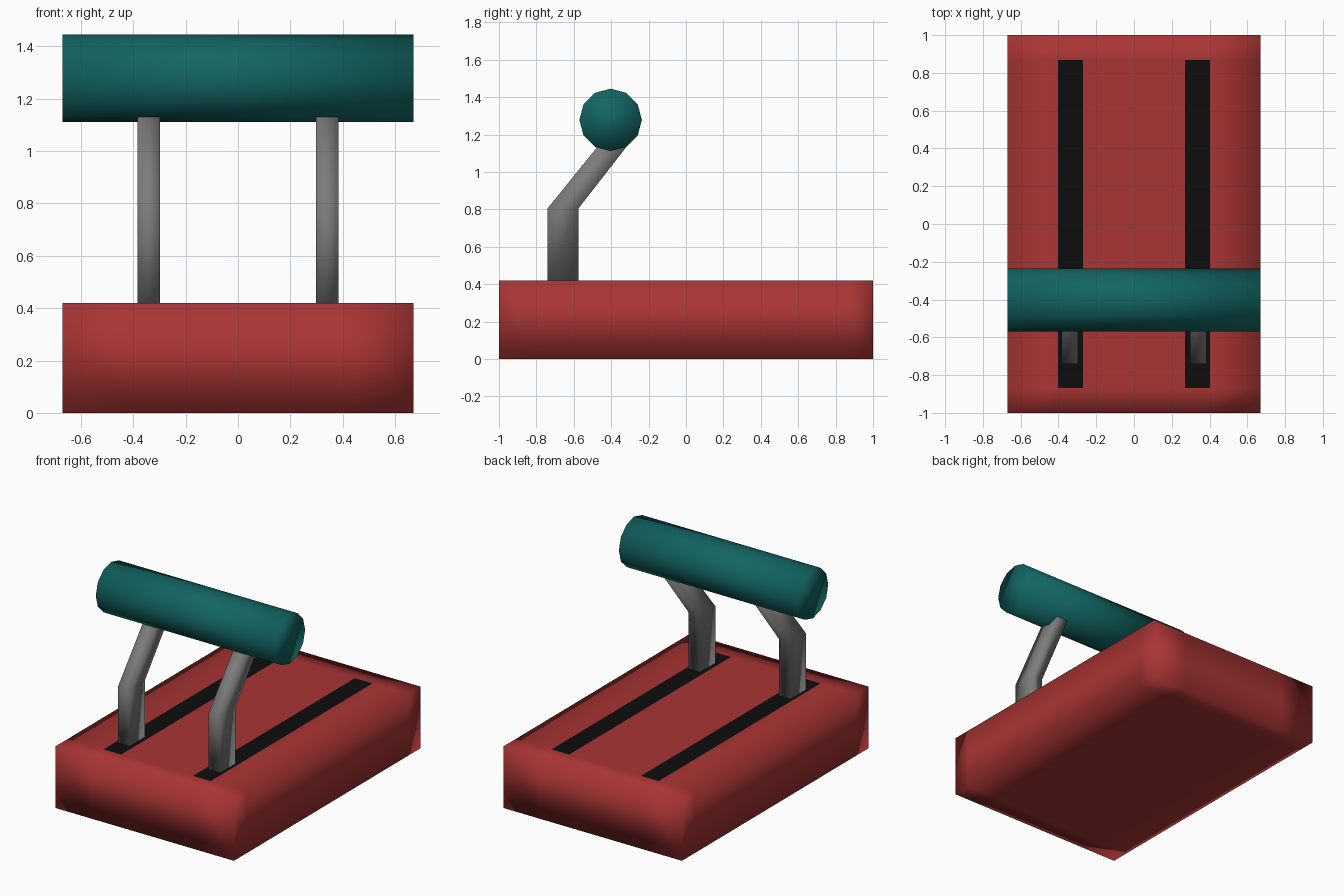
import bpy, bmesh, math
from mathutils import Matrix

if "Cube" in bpy.data.objects:
    bpy.data.objects.remove(bpy.data.objects["Cube"])


def material(name, color):
    m = bpy.data.materials.new(name)
    m.diffuse_color = (*color, 1)
    m.use_nodes = True
    m.node_tree.nodes["Principled BSDF"].inputs["Base Color"].default_value = m.diffuse_color
    return m


def finish(bm, name, *mats):
    bmesh.ops.recalc_face_normals(bm, faces=bm.faces)
    for f in bm.faces:
        f.smooth = True
    mesh = bpy.data.meshes.new(name)
    bm.to_mesh(mesh)
    bm.free()
    ob = bpy.data.objects.new(name, mesh)
    bpy.context.collection.objects.link(ob)
    for m in mats:
        mesh.materials.append(m)
    return ob


red = material("red", (0.40, 0.035, 0.035))
black = material("black", (0.004, 0.004, 0.004))
teal = material("teal", (0.006, 0.13, 0.125))
grey = material("grey", (0.2, 0.2, 0.2))

# Base block with loop cuts that outline two flush black slots
WX, WY, H = 0.67, 1.0, 0.42
SLOT_IN, SLOT_OUT, SLOT_Y = 0.27, 0.403, 0.868
bm = bmesh.new()
bmesh.ops.create_cube(bm, size=1, matrix=Matrix.Translation((0, 0, H / 2))
                      @ Matrix.Diagonal((2 * WX, 2 * WY, H, 1)))
cuts = [(s * x, 0, 0) for x in (SLOT_IN, SLOT_OUT) for s in (-1, 1)]
cuts += [(0, s * SLOT_Y, 0) for s in (-1, 1)]
for co in cuts:
    normal = (1, 0, 0) if co[0] else (0, 1, 0)
    bmesh.ops.bisect_plane(bm, geom=bm.verts[:] + bm.edges[:] + bm.faces[:],
                           plane_co=co, plane_no=normal)
for f in bm.faces:
    c = f.calc_center_median()
    if c.z > H - 0.001 and SLOT_IN < abs(c.x) < SLOT_OUT and abs(c.y) < SLOT_Y:
        f.material_index = 1
finish(bm, "base", red, black)

# Bent arms: side profile extruded along x, one per slot
profile = [(-0.74, H), (-0.575, H), (-0.575, 0.805),
           (-0.31, 1.145), (-0.42, 1.2), (-0.74, 0.805)]
for side, x in (("left", -0.34), ("right", 0.34)):
    bm = bmesh.new()
    a, b = [[bm.verts.new((x + d, y, z)) for y, z in profile]
            for d in (-0.043, 0.043)]
    n = len(profile)
    for i in range(n):
        j = (i + 1) % n
        bm.faces.new((a[i], a[j], b[j], b[i]))
    for ring in (a, b):
        bm.faces.new([ring[k] for k in (0, 1, 2, 5)])
        bm.faces.new([ring[k] for k in (5, 2, 3, 4)])
    finish(bm, side + "_arm", grey)

# Twelve-sided crossbar handle
bm = bmesh.new()
bmesh.ops.create_cone(bm, cap_ends=True, segments=12, radius1=0.167, radius2=0.167,
                      depth=2 * WX,
                      matrix=Matrix.Translation((0, -0.403, 1.278))
                      @ Matrix.Rotation(math.pi / 2, 4, 'Y'))
finish(bm, "handle", teal)
